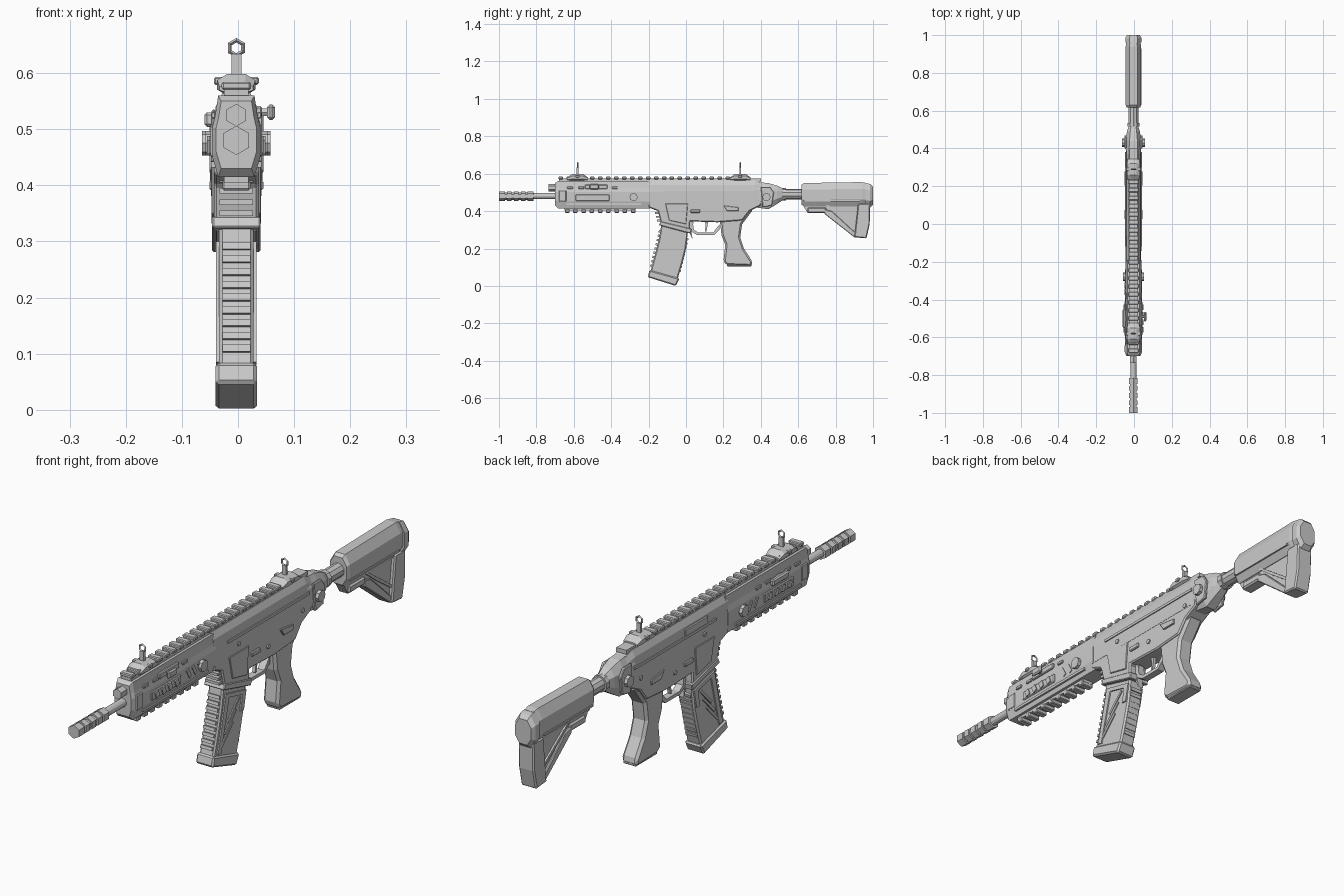
import bpy, bmesh, math
from mathutils import Matrix, Vector

if "Cube" in bpy.data.objects:
    bpy.data.objects.remove(bpy.data.objects["Cube"])

CENTRE = -0.003
SIDES = (("left", 1), ("right", -1))

grey = bpy.data.materials.new("plain_grey")
grey.use_nodes = True
grey.diffuse_color = (0.6, 0.6, 0.6, 1)
grey.node_tree.nodes["Principled BSDF"].inputs["Base Color"].default_value = grey.diffuse_color


def finish(name, bm, bevel=0.0):
    bmesh.ops.recalc_face_normals(bm, faces=bm.faces)
    mesh = bpy.data.meshes.new(name)
    bm.to_mesh(mesh)
    bm.free()
    mesh.materials.append(grey)
    obj = bpy.data.objects.new(name, mesh)
    obj.location.x = CENTRE
    bpy.context.collection.objects.link(obj)
    if bevel:
        mod = obj.modifiers.new("chamfer", 'BEVEL')
        mod.width, mod.segments = bevel, 1
        mod.limit_method, mod.angle_limit = 'ANGLE', math.radians(40)
    return obj


def prism(name, profile, half, bevel=0.005, x=0.0):
    """Side profile of (y, z) points, extruded across x."""
    bm = bmesh.new()
    face = bm.faces.new([bm.verts.new((x - half, y, z)) for y, z in profile])
    out = bmesh.ops.extrude_face_region(bm, geom=[face])
    moved = [v for v in out["geom"] if isinstance(v, bmesh.types.BMVert)]
    bmesh.ops.translate(bm, verts=moved, vec=(2 * half, 0, 0))
    return finish(name, bm, bevel)


def loft(name, section, stations, bevel=0.0):
    """Half section in unit space, placed at (y, half width, low, high) stations."""
    bm = bmesh.new()
    full = section + [(-u, v) for u, v in reversed(section)]
    rings = [[bm.verts.new((u * w, y, lo + v * (hi - lo))) for u, v in full]
             for y, w, lo, hi in stations]
    n = len(full)
    for a, b in zip(rings, rings[1:]):
        for i in range(n):
            bm.faces.new((a[i], a[(i + 1) % n], b[(i + 1) % n], b[i]))
    bm.faces.new(rings[0])
    bm.faces.new(rings[-1])
    return finish(name, bm, bevel)


def block(name, centre, size, tilt=0.0, bevel=0.0):
    bm = bmesh.new()
    place = Matrix.Translation(centre) @ Matrix.Rotation(tilt, 4, 'X') @ Matrix.Diagonal((*size, 1))
    bmesh.ops.create_cube(bm, size=1, matrix=place)
    return finish(name, bm, bevel)


def rod(name, centre, radius, length, axis='Y', sides=6):
    bm = bmesh.new()
    turn = Matrix.Rotation(math.pi / 2, 4, 'X' if axis == 'Y' else 'Y')
    bmesh.ops.create_cone(bm, cap_ends=True, segments=sides, radius1=radius, radius2=radius,
                          depth=length, matrix=Matrix.Translation(centre) @ turn)
    return finish(name, bm)


GUARD = [(.75, 1), (.88, .75), (1, .6), (1, .25), (.75, 0)]
RECEIVER = [(.6, 1), (.9, .8), (1, .5), (1, 0)]
OCTAGON = [(.5, 1), (1, .72), (1, .28), (.5, 0)]

# Barrel, ribbed muzzle and gas plug
rod("barrel", (0, -.76, .48), .016, .2, sides=12)
rod("muzzle_core", (0, -.91, .48), .02, .17)
for i in range(5):
    rod(f"muzzle_ring_{i}", (0, -.984 + i * .038, .48), .026, .032 if i in (0, 4) else .024)
rod("gas_plug", (0, -.71, .525), .02, .05)

# Handguard with chamfered nose
loft("handguard", GUARD, [(-.70, .036, .43, .55), (-.685, .043, .415, .56), (-.19, .043, .415, .56)])
block("lower_rail", (0, -.46, .412), (.044, .38, .015))
for i in range(9):
    block(f"lower_rail_tooth_{i}", (0, -.635 + i * .044, .4), (.05, .024, .018), bevel=.003)

# Handguard side panels, slanted ribs and lugs
for label, s in SIDES:
    block(f"{label}_side_rail", (s * .044, -.5, .472), (.008, .18, .035), bevel=.003)
    for i in range(4):
        block(f"{label}_rail_slat_{i}", (s * .048, -.56 + i * .04, .472), (.008, .02, .026), .4)
    for i in range(5):
        block(f"{label}_guard_rib_{i}", (s * .041, -.62 + i * .06, .525), (.008, .03, .012), bevel=.002)
    for i in range(3):
        block(f"{label}_vent_bar_{i}", (s * .043, -.36 + i * .035, .475), (.006, .014, .04), .5)
    block(f"{label}_guard_strip", (s * .041, -.44, .437), (.008, .4, .01))
    rod(f"{label}_guard_lug", (s * .045, -.28, .475), .022, .022, 'X', 8)
    block(f"{label}_nose_plate", (s * .041, -.66, .48), (.01, .04, .06), bevel=.003)
block("right_latch", (-.048, -.5, .517), (.018, .1, .026), bevel=.005)

# Upper receiver and top rail
loft("upper_receiver", RECEIVER, [(-.2, .041, .44, .565), (.37, .041, .44, .565), (.42, .036, .44, .545)])
block("top_rail", (0, -.14, .566), (.044, 1.08, .016))
for i in range(24):
    block(f"top_rail_tooth_{i}", (0, -.67 + i * .0425, .577), (.052, .024, .014), bevel=.003)

# Charging handle
rod("charging_stem", (.045, -.49, .53), .008, .03, 'X')
block("charging_knob", (.062, -.49, .53), (.014, .05, .028), bevel=.005)
block("charging_slide", (.04, -.48, .53), (.012, .12, .022), bevel=.003)

# Lower receiver with magazine well
prism("lower_receiver", [(-.2, .47), (-.12, .5), (.4, .5), (.4, .43), (.34, .4), (.3, .35), (.17, .34),
                         (.02, .345), (.02, .3), (.0, .285), (-.13, .32), (-.15, .4), (-.2, .42)], .04)
prism("magwell_rim", [(-.145, .325), (-.135, .345), (.03, .305), (.025, .28)], .043, .003)
for i in range(4):
    block(f"magwell_rib_{i}", (0, -.145 - i * .005, .35 + i * .02), (.06, .02, .01))
for label, s in SIDES:
    prism(f"{label}_magwell_panel", [(-.11, .44), (.01, .44), (0, .33), (-.09, .35)], .003, .002, s * .041)
    block(f"{label}_receiver_ridge", (s * .041, .13, .502), (.008, .5, .01))
    prism(f"{label}_selector", [(.2, .43), (.28, .42), (.28, .4), (.22, .4)], .004, .002, s * .043)
    block(f"{label}_release_button", (s * .043, .05, .4), (.01, .05, .018), bevel=.003)
    for y, z in ((-.05, .47), (.13, .39), (.34, .45)):
        rod(f"{label}_pin_{y}", (s * .041, y, z), .009, .008, 'X', 8)
block("ejection_port", (-.04, .0, .52), (.008, .14, .03), bevel=.003)

# Trigger and guard
prism("trigger_guard", [(.02, .35), (.03, .29), (.06, .272), (.15, .272), (.18, .3), (.18, .33),
                        (.145, .285), (.065, .285), (.042, .3), (.035, .35)], .014, 0)
prism("trigger", [(.1, .36), (.12, .36), (.115, .32), (.108, .29), (.1, .29), (.105, .32)], .006, 0)
prism("magazine_catch", [(.02, .35), (.04, .34), (.03, .29), (.035, .25), (.02, .28)], .012, 0)

# Pistol grip
prism("grip", [(.18, .36), (.19, .27), (.21, .22), (.2, .13), (.22, .11), (.35, .105), (.355, .13),
               (.31, .2), (.29, .26), (.3, .33), (.36, .41)], .033, .01)
block("grip_cap", (0, .285, .112), (.056, .13, .014), bevel=.003)

# Curved magazine: body, ribs, side frames and base
prism("magazine_body", [(-.13, .34), (-.145, .25), (-.165, .17), (-.195, .06), (-.05, .02),
                        (-.02, .12), (0, .2), (.013, .32)], .031, .006)
prism("magazine_base", [(-.195, .085), (-.205, .047), (-.055, 0), (-.035, .04)], .037, .006)
front, back = Vector((0, -.137, .29)), Vector((0, .005, .25))
for i in range(9):
    t = i / 9
    block(f"magazine_front_rib_{i}", front.lerp(Vector((0, -.188, .085)), t), (.05, .018, .012), -.25)
    block(f"magazine_back_rib_{i}", back.lerp(Vector((0, -.04, .06)), t), (.05, .016, .012), -.25)
for label, s in SIDES:
    prism(f"{label}_magazine_frame", [(-.12, .3), (-.16, .12), (-.17, .085), (-.15, .08), (-.1, .28),
                                      (-.02, .26), (-.03, .2), (-.01, .2), (.005, .27)], .003, 0, s * .033)
    for i in range(3):
        block(f"{label}_magazine_slash_{i}", (s * .032, -.11 + i * .02, .14 + i * .04), (.006, .1, .01), .8)

# Folding sights: base, post and ring
for label, y in (("front", -.58), ("rear", .29)):
    loft(f"{label}_sight_base", OCTAGON, [(y - .055, .03, .565, .58), (y - .03, .034, .56, .598),
                                          (y + .03, .034, .56, .598), (y + .055, .03, .565, .58)])
    block(f"{label}_sight_knob", (0, y, .586), (.08, .02, .014), bevel=.003)
    block(f"{label}_sight_post", (0, y, .612), (.018, .01, .044))
    bpy.ops.mesh.primitive_torus_add(major_segments=6, minor_segments=4, major_radius=.0135, minor_radius=.004,
                                     location=(CENTRE, y, .645), rotation=(math.pi / 2, math.pi / 6, 0))
    bpy.context.object.name = f"{label}_sight_ring"
    bpy.context.object.data.materials.append(grey)

# Stock hinge and buffer tube
loft("hinge_block", OCTAGON, [(.37, .04, .42, .555), (.44, .042, .41, .55), (.49, .034, .44, .535), (.52, .024, .46, .52)])
for label, s in SIDES:
    prism(f"{label}_hinge_cheek", [(.4, .53), (.45, .53), (.47, .5), (.46, .43), (.41, .42)], .006, .003, s * .042)
    rod(f"{label}_hinge_pin", (s * .05, .43, .475), .022, .022, 'X', 8)
rod("buffer_tube", (0, .57, .49), .027, .16, sides=10)
rod("tube_collar", (0, .525, .49), .033, .02, sides=10)

# Shoulder stock: cheek body, ribbed web, lower frame and butt plate
loft("stock_body", OCTAGON, [(.617, .036, .435, .54), (.63, .041, .425, .55), (.94, .041, .425, .555), (.965, .037, .43, .55)])
prism("stock_web", [(.62, .44), (.65, .39), (.75, .39), (.9, .27), (.95, .27), (.95, .44)], .018, 0)
block("stock_lever", (0, .7, .405), (.05, .1, .03), bevel=.006)
prism("stock_strut", [(.74, .41), (.74, .385), (.9, .26), (.94, .26), (.94, .285), (.9, .29), (.78, .4)], .026, .003)
prism("stock_rear_frame", [(.92, .44), (.9, .26), (.965, .254), (.982, .33), (.985, .44)], .033, .005)
loft("butt_plate", OCTAGON, [(.96, .043, .42, .55), (.985, .043, .42, .545), (1, .034, .435, .53)])
for label, s in SIDES:
    for i in range(5):
        block(f"{label}_stock_rib_{i}", (s * .02, .79 + i * .027, .405 - i * .019), (.01, .1 - i * .006, .009), -.65)
    block(f"{label}_stock_seam", (s * .04, .78, .455), (.006, .3, .008))
